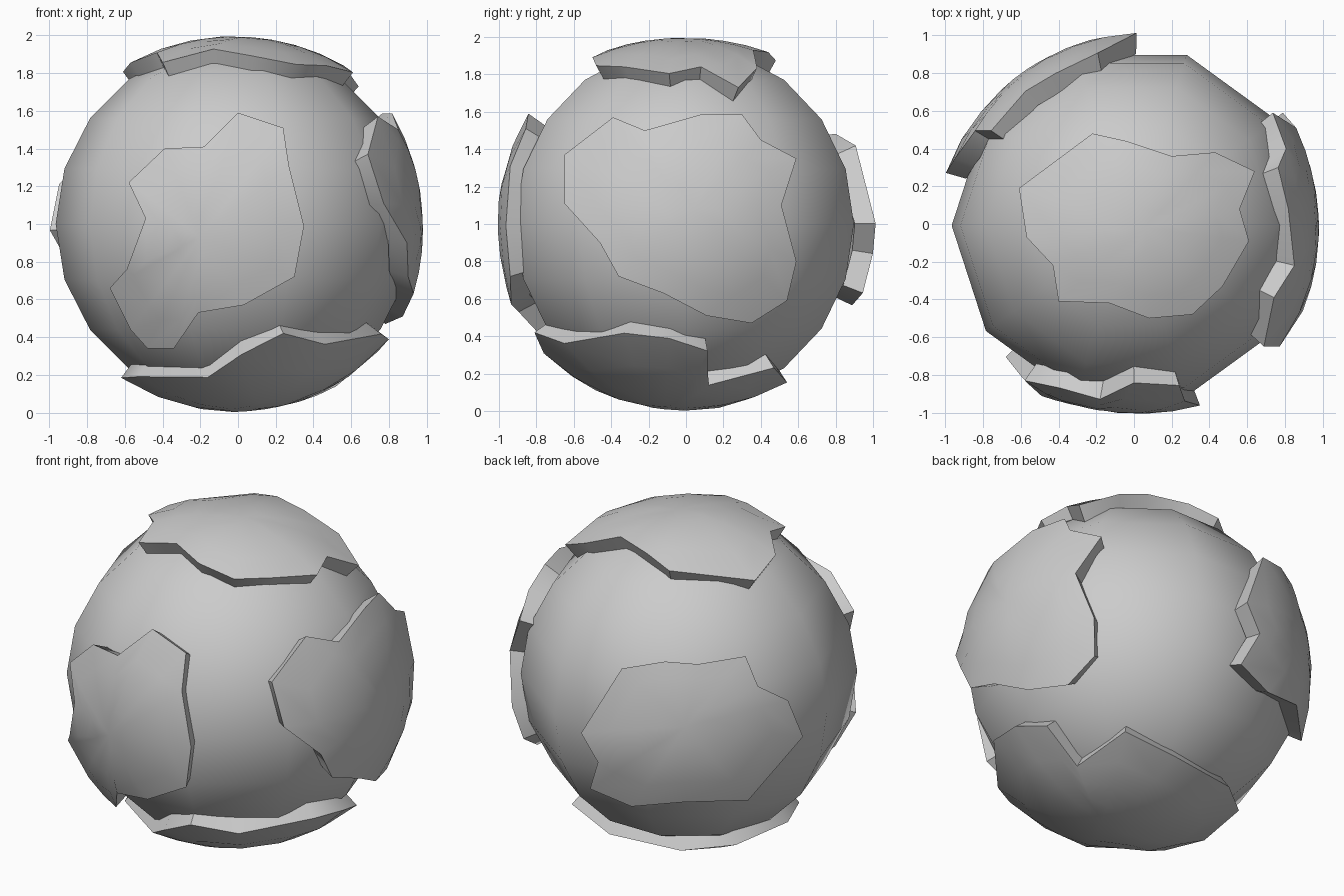
import bpy, bmesh, math
from mathutils import Vector, Matrix

if "Cube" in bpy.data.objects:
    bpy.data.objects.remove(bpy.data.objects["Cube"])

CENTRE = Vector((-0.015, -0.008, 1.0))


def finish(bm, name, angle):
    bmesh.ops.recalc_face_normals(bm, faces=bm.faces[:])
    me = bpy.data.meshes.new(name)
    bm.to_mesh(me)
    bm.free()
    ob = bpy.data.objects.new(name, me)
    bpy.context.collection.objects.link(ob)
    bpy.ops.object.select_all(action='DESELECT')
    bpy.context.view_layer.objects.active = ob
    ob.select_set(True)
    bpy.ops.object.shade_smooth_by_angle(angle=math.radians(angle))
    return ob


def plate(name, right, up, out, outline, rings=4):
    """Curved slab: outline drawn in a view plane, projected on the globe."""
    R, U, T = Vector(right), Vector(up), Vector(out)
    n = len(outline)
    cu = sum(p[0] for p in outline) / n
    cv = sum(p[1] for p in outline) / n
    bm = bmesh.new()

    def point(u, v, r):
        w = math.sqrt(max(0.0, 1.022 ** 2 - u * u - v * v))
        return bm.verts.new(CENTRE + (R * u + U * v + T * w).normalized() * r)

    def shell(radius):
        mid = point(cu, cv, radius(0))
        loops = []
        for k in range(1, rings + 1):
            t = k / rings
            loops.append([point(cu + (u - cu) * t, cv + (v - cv) * t, radius(t))
                          for u, v in outline])
        for i in range(n):
            j = (i + 1) % n
            bm.faces.new((mid, loops[0][i], loops[0][j]))
            for a, b in zip(loops, loops[1:]):
                bm.faces.new((a[i], b[i], b[j], a[j]))
        return loops[-1]

    outer = shell(lambda t: 0.995 + 0.027 * t * t)
    inner = shell(lambda t: 0.91)
    for i in range(n):
        j = (i + 1) % n
        bm.faces.new((outer[i], inner[i], inner[j], outer[j]))
    return finish(bm, name, 40)


# Globe core: ten-sided smooth sphere with a vertex on the x axis
bm = bmesh.new()
bmesh.ops.create_uvsphere(bm, u_segments=10, v_segments=10, radius=0.952,
                          matrix=Matrix.Translation(CENTRE) @ Matrix.Rotation(math.pi / 2, 4, 'Z'))
finish(bm, "globe_core", 80)


def shift(pts, a, b):
    return [(p[0] - a, p[1] - b) for p in pts]


# Front plate, drawn in x, z
plate("front_plate", (1, 0, 0), (0, 0, 1), (0, -1, 0), shift([
    (0, 1.59), (.24, 1.51), (.27, 1.31), (.35, .99), (.30, .72), (.03, .57),
    (-.21, .53), (-.34, .34), (-.48, .34), (-.57, .44), (-.68, .66), (-.59, .76),
    (-.49, 1.03), (-.58, 1.22), (-.39, 1.40), (-.18, 1.41)], -.015, 1))

# Right plate, drawn in y, z
plate("right_plate", (0, 1, 0), (0, 0, 1), (1, 0, 0), shift([
    (-.65, 1.37), (-.39, 1.57), (-.22, 1.5), (.08, 1.585), (.30, 1.585), (.40, 1.45),
    (.59, 1.35), (.51, 1.1), (.59, .8), (.54, .59), (.35, .47), (.11, .51),
    (-.12, .63), (-.36, .72), (-.46, .9), (-.65, 1.11)], -.008, 1))

# Top plate, drawn in x, y
plate("top_plate", (1, 0, 0), (0, 1, 0), (0, 0, 1), shift([
    (-.22, .48), (-.04, .44), (.2, .36), (.43, .38), (.64, .28), (.56, .08),
    (.61, -.09), (.47, -.33), (.31, -.48), (.08, -.5), (-.13, -.42), (-.40, -.41),
    (-.43, -.22), (-.57, -.07), (-.61, .19)], -.015, -.008))

# Bottom plate, drawn in x, y
plate("bottom_plate", (1, 0, 0), (0, 1, 0), (0, 0, -1), shift([
    (.74, .115), (.80, -.09), (.76, -.33), (.46, -.65), (.24, -.81), (.02, -.76),
    (-.16, -.61), (-.53, -.36), (-.62, -.12), (-.54, .28), (-.30, .48), (.15, .54),
    (.46, .47), (.52, .12)], -.015, -.008))

# Back left plate, drawn in a tilted plane
az, el = math.radians(35), math.radians(25)
s, c, se, ce = math.sin(az), math.cos(az), math.sin(el), math.cos(el)
plate("back_left_plate", (-c, -s, 0), (s * se, -c * se, ce), (-s * ce, c * ce, se), [
    (-.38, .02), (-.135, .06), (.05, .045), (.32, .09), (.39, -.08), (.56, -.16),
    (.645, -.365), (.335, -.725), (-.03, -.735), (-.325, -.76), (-.56, -.66),
    (-.515, -.51), (-.61, -.345)])
